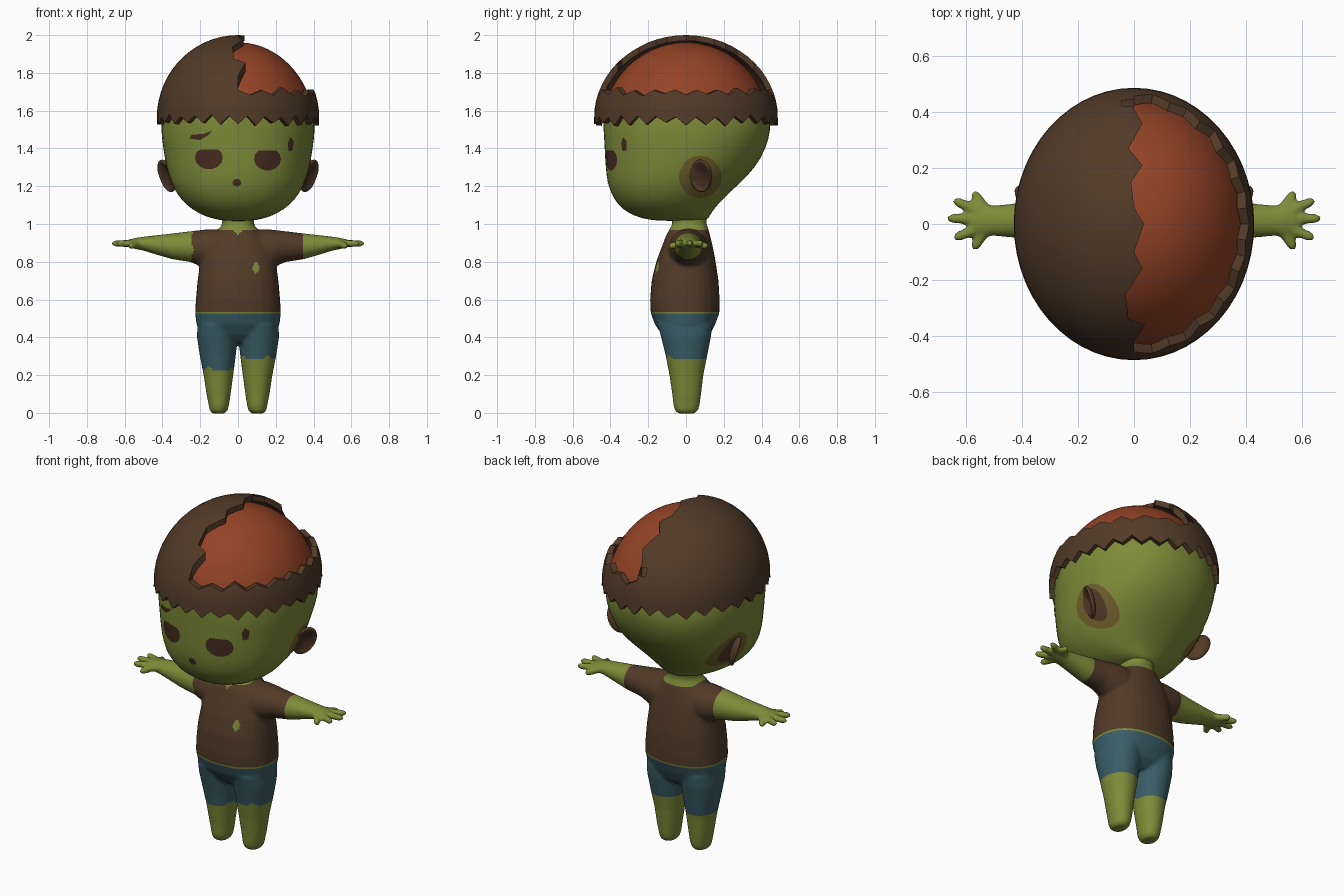
import bpy, bmesh, math, random
from mathutils import Vector, Matrix
from mathutils.bvhtree import BVHTree

random.seed(4)
if "Cube" in bpy.data.objects:
    bpy.data.objects.remove(bpy.data.objects["Cube"])


def material(name, *rgb):
    m = bpy.data.materials.new(name)
    m.use_nodes = True
    m.diffuse_color = (*rgb, 1)
    m.node_tree.nodes["Principled BSDF"].inputs["Base Color"].default_value = (*rgb, 1)
    return m


SKIN = material("green skin", .21, .26, .04)
BROWN = material("brown hair and shirt", .085, .043, .021)
DARK = material("dark brown marks", .062, .026, .014)
BRAIN = material("red brain", .30, .056, .02)
SHORTS = material("teal shorts", .043, .11, .14)
OLIVE = material("olive ear shade", .17, .12, .025)


def make(name, bm, *mats, recalc=True):
    if recalc:
        bmesh.ops.recalc_face_normals(bm, faces=bm.faces)
    me = bpy.data.meshes.new(name)
    bm.to_mesh(me)
    bm.free()
    ob = bpy.data.objects.new(name, me)
    bpy.context.collection.objects.link(ob)
    for m in mats:
        me.materials.append(m)
    return ob


def activate(ob):
    for o in bpy.context.selected_objects:
        o.select_set(False)
    ob.select_set(True)
    bpy.context.view_layer.objects.active = ob


def modify(ob, kind, **settings):
    activate(ob)
    mod = ob.modifiers.new(kind.title(), kind)
    for key, value in settings.items():
        setattr(mod, key, value)
    bpy.ops.object.modifier_apply(modifier=mod.name)


def smooth(ob, degrees=40):
    activate(ob)
    bpy.ops.object.shade_smooth_by_angle(angle=math.radians(degrees))


def ring(centre, u, v, n=32, power=2.0):
    pts = []
    for i in range(n):
        a = math.tau * i / n
        c, s = math.cos(a), math.sin(a)
        k = (abs(c) ** power + abs(s) ** power) ** (-1 / power)
        pts.append(Vector(centre) + Vector(u) * c * k + Vector(v) * s * k)
    return pts


def loft(bm, rings):
    rows = [[bm.verts.new(p) for p in r] for r in rings]
    n = len(rows[0])
    for a, b in zip(rows, rows[1:]):
        for i in range(n):
            j = (i + 1) % n
            bm.faces.new((a[i], a[j], b[j], b[i]))
    bm.faces.new(rows[0][::-1])
    bm.faces.new(rows[-1])


def level(z, x0, x1, y0, y1, power=2.2):
    """Horizontal cross-section spanning x0..x1 and y0..y1."""
    return ring(((x0 + x1) / 2, (y0 + y1) / 2, z), ((x1 - x0) / 2, 0, 0),
                (0, (y1 - y0) / 2, 0), power=power)


# Head with the exposed brain as its crown
bm = bmesh.new()
face = [(1.015, .06, -.15, .10), (1.03, .15, -.24, .12), (1.06, .215, -.31, .135),
        (1.10, .275, -.36, .165), (1.16, .325, -.397, .225), (1.22, .356, -.417, .29),
        (1.30, .38, -.427, .37), (1.40, .397, -.432, .425), (1.50, .41, -.438, .452)]
rings = [level(z, -w, w, f, b) for z, w, f, b in face]
for i in range(2, 16):
    a = math.radians(6 * i - 2)
    c = math.cos(a)
    rings.append(level(1.5 + .462 * math.sin(a), -.41 * c, .41 * c, -.45 * c, .45 * c, 2.05))
loft(bm, rings)
for f in bm.faces:
    f.material_index = int(f.calc_center_median().z > 1.6)
head = make("head", bm, SKIN, BRAIN)
modify(head, 'SUBSURF', levels=1)
smooth(head, 60)

# Hair shell with a ragged lower edge
bm = bmesh.new()
N = 56
rows = []
for r in range(16):
    p = math.radians(6 * r)
    row = []
    for i in range(N if r < 15 else 1):
        a = math.tau * i / N
        z = 1.56 + .44 * math.sin(p)
        if r == 0:
            z = (1.575 if i % 2 else 1.53) + random.uniform(-.012, .008)
        row.append(bm.verts.new((.43 * math.cos(p) * math.cos(a),
                                 .487 * math.cos(p) * math.sin(a), z)))
    rows.append(row)
for a, b in zip(rows, rows[1:]):
    for i in range(N):
        j = (i + 1) % N
        if len(b) > 1:
            bm.faces.new((a[i], a[j], b[j], b[i]))
        else:
            bm.faces.new((a[i], a[j], b[0]))
hair = make("hair", bm, BROWN, recalc=False)
modify(hair, 'SOLIDIFY', thickness=.03, offset=-1)

# Opening in the hair: a crown with wavy rim, limited by a jagged parting
bm = bmesh.new()
wave = [(.7 * math.cos(math.tau * i / 44), .7 * math.sin(math.tau * i / 44),
         1.70 + (.025 if i % 2 else -.025) + random.uniform(-.015, .015)) for i in range(44)]
low = [bm.verts.new(p) for p in wave]
high = [bm.verts.new((x, y, 2.3)) for x, y, z in wave]
mid = bm.verts.new((0, 0, 1.70))
for i in range(44):
    j = (i + 1) % 44
    bm.faces.new((low[i], low[j], high[j], high[i]))
    bm.faces.new((low[j], low[i], mid))
bm.faces.new(high)
crown = make("opening_cutter", bm, BROWN)
parting = [(0, .6), (0, .41), (.03, .36), (-.02, .27), (.03, .21), (-.01, .15), (0, .06),
           (.035, 0), (0, -.1), (.03, -.16), (-.03, -.25), (-.02, -.34), (.04, -.36),
           (0, -.42), (0, -.6)]
bm = bmesh.new()
f = bm.faces.new([bm.verts.new((x, y, 1.5)) for x, y in parting + [(.8, -.6), (.8, .6)]])
ext = bmesh.ops.extrude_face_region(bm, geom=[f])
bmesh.ops.translate(bm, vec=(0, 0, 1), verts=[v for v in ext["geom"] if isinstance(v, bmesh.types.BMVert)])
side = make("parting_cutter", bm, BROWN)
modify(crown, 'BOOLEAN', operation='INTERSECT', object=side, solver='EXACT')
modify(hair, 'BOOLEAN', operation='DIFFERENCE', object=crown, solver='EXACT')
for cutter in (crown, side):
    bpy.data.objects.remove(cutter)
smooth(hair, 35)

# Body: torso, legs, arms and hands fused into one smooth skin
bm = bmesh.new()
torso = [(.37, .10, -.08, .08), (.41, .19, -.125, .125), (.47, .22, -.165, .155),
         (.53, .227, -.187, .177), (.60, .223, -.19, .178), (.70, .214, -.182, .172),
         (.80, .20, -.158, .157), (.88, .18, -.128, .142), (.94, .14, -.105, .127),
         (.975, .10, -.085, .118), (1.0, .083, -.072, .108), (1.07, .09, -.08, .115)]
loft(bm, [level(z, -w, w, f, b, 2.3) for z, w, f, b in torso])
leg = [(-.003, .07, .135, -.04, .045), (.012, .055, .15, -.058, .063), (.04, .048, .155, -.067, .072),
       (.10, .039, .167, -.073, .08), (.20, .025, .182, -.088, .092), (.30, .012, .202, -.107, .112),
       (.40, .002, .217, -.132, .132), (.47, 0, .215, -.15, .14)]
arm = [(.05, .86, .11, .10), (.15, .865, .108, .105), (.20, .872, .096, .098), (.25, .88, .082, .086),
       (.35, .882, .068, .072), (.44, .89, .05, .06), (.50, .896, .037, .055),
       (.54, .897, .03, .056), (.575, .897, .022, .042), (.59, .897, .012, .02)]
tips = [(.575, .115), (.645, .085), (.668, .02), (.645, -.052), (.575, -.09)]
for s in (1, -1):
    loft(bm, [level(z, s * a, s * b, f, k, 2.1) for z, a, b, f, k in leg])
    loft(bm, [ring((s * x, .012, z), (0, ry, 0), (0, 0, rz)) for x, z, rz, ry in arm])
    for x, y in tips:
        root = Vector((s * .525, .015 + (y - .015) * .25, .897))
        tip = Vector((s * x, y, .882 if abs(y) > .086 else .897))
        d = tip - root
        across = d.cross((0, 0, 1)).normalized()
        up = across.cross(d).normalized()
        loft(bm, [ring(root + d * t, across * r, up * r, 12)
                  for t, r in ((0, .021), (.5, .02), (.85, .018), (.96, .013), (1.02, .005))])
body = make("body", bm, SKIN, BROWN, SHORTS)
modify(body, 'REMESH', mode='VOXEL', voxel_size=.009)
modify(body, 'SMOOTH', factor=.5, iterations=6)

# Clothing colours, split along the hems
bm = bmesh.new()
bm.from_mesh(body.data)
for co, axis in ((.525, 2), (.535, 2), (.225, 2), (.285, 2), (.968, 2), (-.245, 0), (.345, 0)):
    no = Vector((axis == 0, 0, axis == 2))
    bmesh.ops.bisect_plane(bm, geom=bm.verts[:] + bm.edges[:] + bm.faces[:], plane_co=no * co, plane_no=no)
for f in bm.faces:
    x, y, z = f.calc_center_median()
    front = y < 0
    rag = max(0, math.sin(70 * x) * math.sin(31 * x)) if front else 0
    hem = (.225 if x < 0 else .285) + .022 * rag
    collar = .968 - (max(0, .025 - abs(x)) if front else 0)
    sleeve = max(0, math.sin(60 * z)) * .012 if front else 0
    patch = front and ((x - .097) / .022) ** 2 + ((z - .768) / .026) ** 2 < 1 + .4 * math.sin(150 * x)
    f.material_index = 0
    if z > .535:
        if -.245 + sleeve < x < .345 and (z < collar or abs(x) > .1) and not patch:
            f.material_index = 1
    elif hem < z < .525:
        f.material_index = 2
    f.smooth = True
bm.to_mesh(body.data)
bm.free()
smooth(body, 60)

# Painted marks: thin plates draped over the head
bm = bmesh.new()
bm.from_mesh(head.data)
tree = BVHTree.FromBMesh(bm)
bm.free()


def mark(name, outline, mat, direction=(0, 1, 0), lift=.003):
    d = Vector(direction)
    pts = []
    for p, q in zip(outline, outline[1:] + outline[:1]):
        pts += [Vector(p).lerp(Vector(q), t / 3) for t in range(3)]
    mid = sum(pts, Vector((0, 0))) / len(pts)
    bm = bmesh.new()

    def drape(p):
        start = Vector((p.x, 0, p.y)) if d.y else Vector((0, p.x, p.y))
        loc, no, *_ = tree.ray_cast(start - d, d)
        return bm.verts.new(loc + no * lift)
    rows = [[drape(mid.lerp(p, k)) for p in pts] for k in (.1, .4, .7, 1)]
    bm.faces.new(rows[0])
    for a, b in zip(rows, rows[1:]):
        for i in range(len(pts)):
            j = (i + 1) % len(pts)
            bm.faces.new((a[i], b[i], b[j], a[j]))
    bm.normal_update()
    if bm.faces[:][0].normal.dot(d) > 0:
        bmesh.ops.reverse_faces(bm, faces=bm.faces[:])
    smooth(make(name, bm, mat, recalc=False))


def oval(x, z, rx, rz, n=14):
    return [(x + rx * math.cos(math.tau * i / n), z + rz * math.sin(math.tau * i / n)) for i in range(n)]


mark("right_eye", [(x, min(z, 1.395)) for x, z in oval(-.153, 1.353, .073, .064)], DARK)
mark("left_eye", [(x, min(z, 1.39)) for x, z in oval(.155, 1.345, .071, .062)], DARK)
mark("mouth", oval(-.006, 1.22, .023, .02), DARK)
mark("brow", [(-.255, 1.452), (-.2, 1.445), (-.16, 1.468), (-.135, 1.495), (-.18, 1.478), (-.245, 1.472)], DARK)
mark("temple_scar", [(.265, 1.385), (.287, 1.39), (.293, 1.44), (.275, 1.46), (.262, 1.43)], DARK)

# Ears: cupped shells with shaded skin around them
for s, label in ((1, "left"), (-1, "right")):
    mark(label + "_ear_shade", oval(.075, 1.25, .112, .112, 20), OLIVE, (-s, 0, 0), .002)
    mark(label + "_ear_base", oval(.078, 1.255, .062, .085), BROWN, (-s, 0, 0), .004)
    bm = bmesh.new()
    bmesh.ops.create_uvsphere(bm, u_segments=28, v_segments=18, radius=1)
    for v in bm.verts:
        r = v.co.y ** 2 + v.co.z ** 2
        cup = .055 * max(0, 1 - r * 1.15) if v.co.x > 0 else 0
        v.co = Vector((v.co.x * .028 - cup * .75, v.co.y * .066, v.co.z * .09))
    for f in bm.faces:
        c = f.calc_center_median()
        f.material_index = int(f.normal.x > 0 and (c.y / .066) ** 2 + (c.z / .09) ** 2 < .5)
    turn = (Matrix.Rotation(math.radians(-32), 4, 'Z') @ Matrix.Rotation(math.radians(16), 4, 'Y')
            @ Matrix.Rotation(math.radians(-14), 4, 'X'))
    bmesh.ops.transform(bm, verts=bm.verts, matrix=Matrix.Diagonal((s, 1, 1, 1))
                        @ Matrix.Translation((.378, .08, 1.255)) @ turn)
    smooth(make(label + "_ear", bm, BROWN, DARK), 60)
